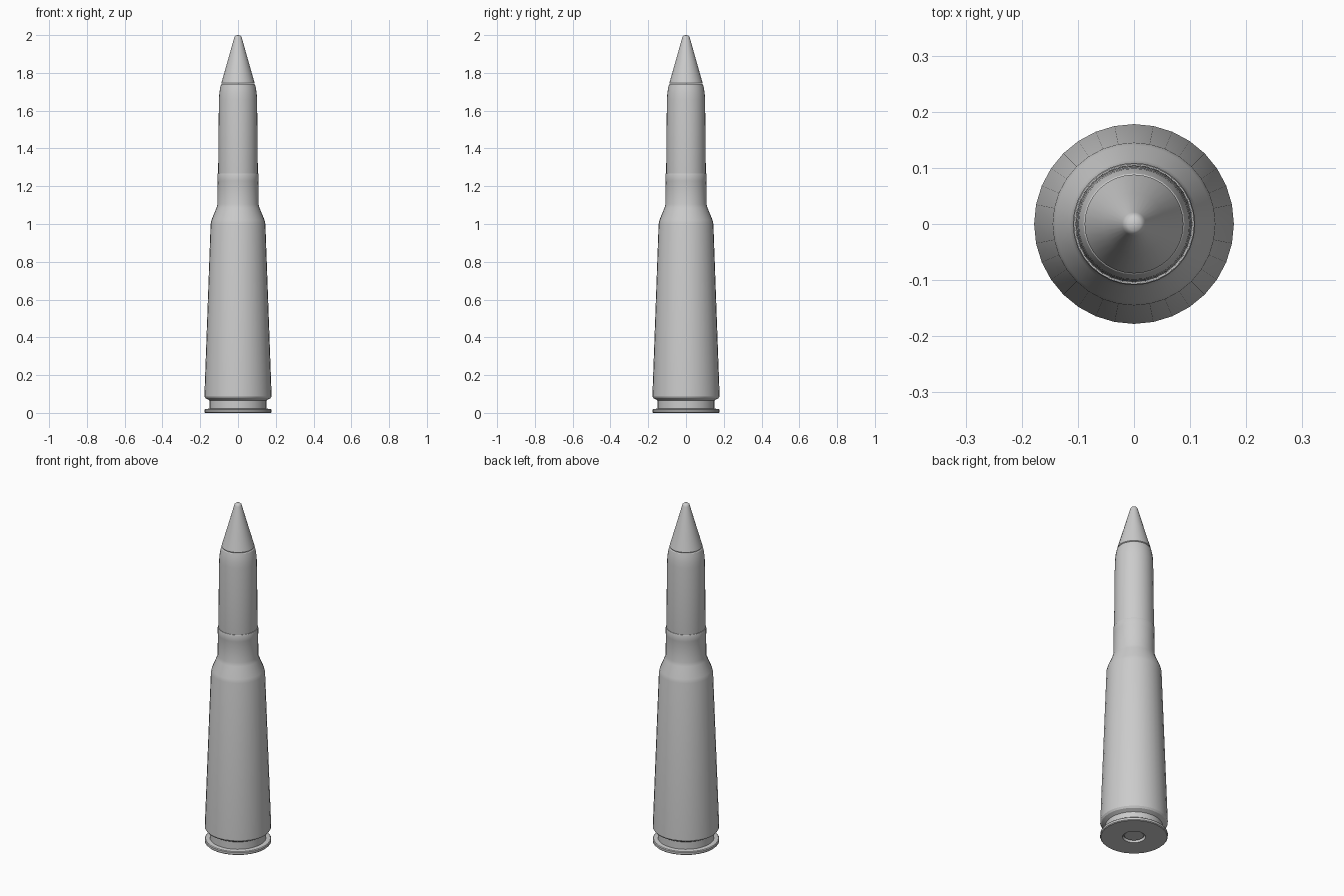
import bpy, bmesh, math

if "Cube" in bpy.data.objects:
    bpy.data.objects.remove(bpy.data.objects["Cube"])

SIDES = 32


def lathe(name, profile, sides=SIDES, angle=25):
    """Revolve (radius, height) points around z; radius 0 makes a pole."""
    bm = bmesh.new()
    rings = []
    for r, z in profile:
        if r == 0:
            rings.append([bm.verts.new((0, 0, z))])
        else:
            rings.append([bm.verts.new((r * math.cos(2 * math.pi * i / sides),
                                        r * math.sin(2 * math.pi * i / sides), z))
                          for i in range(sides)])
    for a, b in zip(rings, rings[1:]):
        for i in range(sides):
            j = (i + 1) % sides
            if len(a) == 1:
                bm.faces.new((a[0], b[j], b[i]))
            elif len(b) == 1:
                bm.faces.new((a[i], a[j], b[0]))
            else:
                bm.faces.new((a[i], a[j], b[j], b[i]))
    bmesh.ops.recalc_face_normals(bm, faces=bm.faces)
    mesh = bpy.data.meshes.new(name)
    bm.to_mesh(mesh)
    bm.free()
    ob = bpy.data.objects.new(name, mesh)
    bpy.context.collection.objects.link(ob)
    bpy.ops.object.select_all(action='DESELECT')
    ob.select_set(True)
    bpy.context.view_layer.objects.active = ob
    bpy.ops.object.shade_smooth_by_angle(angle=math.radians(angle))
    return ob


# Case: primer pocket, rim, extractor groove, tapered body, shoulder, neck
lathe("case", [
    (0, 0.03), (0.06, 0.03), (0.06, 0), (0.174, 0), (0.178, 0.004), (0.178, 0.016),
    (0.174, 0.02), (0.151, 0.023), (0.151, 0.066), (0.172, 0.078), (0.178, 0.088),
    (0.145, 1.0), (0.14, 1.022), (0.114, 1.085), (0.109, 1.105),
    (0.108, 1.225), (0.109, 1.23), (0.109, 1.262), (0.107, 1.268),
    (0.104, 1.268), (0.104, 1.255), (0, 1.255)])

# Primer: small cap set into the base
lathe("primer", [(0, 0.008), (0.05, 0.008), (0.056, 0.013), (0.056, 0.03), (0, 0.03)])

# Projectile: slightly tapered body curving into the nose
lathe("projectile", [
    (0, 1.256), (0.1035, 1.256), (0.105, 1.272), (0.103, 1.5), (0.101, 1.66),
    (0.099, 1.69), (0.095, 1.718), (0.090, 1.738), (0.086, 1.742), (0, 1.742)])

# Nose cone with a small rounded tip
lathe("nose_cone", [
    (0, 1.743), (0.085, 1.743), (0.088, 1.747), (0.055, 1.862), (0.021, 1.983),
    (0.018, 1.992), (0.012, 1.998), (0, 2.0)], angle=40)
